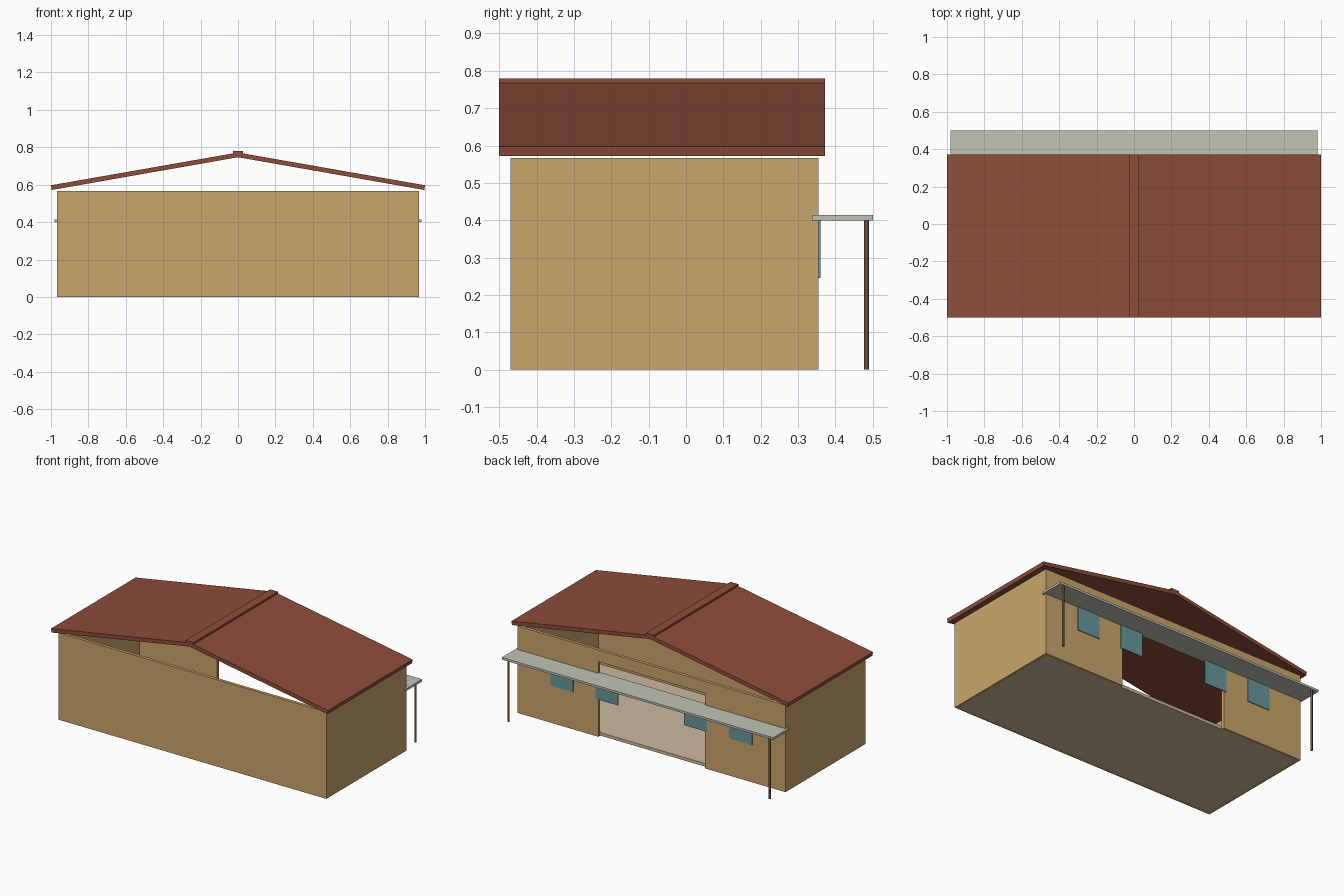
import bpy
import bmesh

cube = bpy.data.objects.get("Cube")
if cube:
    bpy.data.objects.remove(cube, do_unlink=True)


def material(name, hex_code):
    """Flat material from an sRGB hex code, stored as linear values."""
    srgb = [int(hex_code[i:i + 2], 16) / 255 for i in (0, 2, 4)]
    color = [((c + 0.055) / 1.055) ** 2.4 for c in srgb] + [1.0]
    mat = bpy.data.materials.new(name)
    mat.use_nodes = True
    mat.diffuse_color = color
    mat.node_tree.nodes["Principled BSDF"].inputs["Base Color"].default_value = color
    return mat


PLASTER = material("tan_plaster", "C9A66B")
TILE = material("red_brown_roof", "8F4D3A")
FLOOR = material("beige_floor", "CDBA9E")
SHEET = material("pale_grey_green_sheet", "C0C4B5")
GLASS = material("teal_glass", "6A989C")
WOOD = material("dark_brown_wood", "6A4E37")


def finish(name, bm, mat):
    bmesh.ops.recalc_face_normals(bm, faces=bm.faces)
    mesh = bpy.data.meshes.new(name)
    bm.to_mesh(mesh)
    bm.free()
    mesh.materials.append(mat)
    obj = bpy.data.objects.new(name, mesh)
    bpy.context.collection.objects.link(obj)
    return obj


def prism(name, profile, y0, y1, mat):
    """Extrude an x-z profile along y."""
    bm = bmesh.new()
    face = bm.faces.new([bm.verts.new((x, y0, z)) for x, z in profile])
    extruded = bmesh.ops.extrude_face_region(bm, geom=[face])
    verts = [v for v in extruded["geom"] if isinstance(v, bmesh.types.BMVert)]
    bmesh.ops.translate(bm, verts=verts, vec=(0, y1 - y0, 0))
    return finish(name, bm, mat)


def box(name, x0, x1, y0, y1, z0, z1, mat):
    return prism(name, [(x0, z0), (x1, z0), (x1, z1), (x0, z1)], y0, y1, mat)


def mirrored(half):
    """Complete a right-half profile across x = 0."""
    return half + [(-x, z) for x, z in reversed(half) if x > 0]


W, FRONT, BACK, TOP, T = 0.967, -0.47, 0.355, 0.567, 0.02

# Walls: plain front and sides, back wall with a wide doorway
box("front_wall", -W, W, FRONT, FRONT + T, 0, TOP, PLASTER)
for side, name in ((1, "left_wall"), (-1, "right_wall")):
    x0, x1 = sorted((side * W, side * (W - T)))
    box(name, x0, x1, FRONT + T, BACK - T, 0, TOP, PLASTER)
DOOR_X, DOOR_TOP = 0.385, 0.49
prism("back_wall",
      mirrored([(DOOR_X, DOOR_TOP), (DOOR_X, 0), (W, 0), (W, TOP)]),
      BACK - T, BACK, PLASTER)

# Floor slab inside the walls
box("floor", T - W, W - T, FRONT + T, BACK - T, 0, T, FLOOR)

# Open-gabled roof and its ridge cap
prism("roof",
      mirrored([(0, 0.772), (1, 0.597), (0.996, 0.572)]) [:3]
      + [(0, 0.747), (-0.996, 0.572), (-1, 0.597)],
      -0.5, 0.372, TILE)
box("ridge_cap", -0.028, 0.028, -0.5, 0.372, 0.764, 0.78, TILE)

# Rear canopy on two round posts
box("canopy", -0.98, 0.98, 0.337, 0.5, 0.4, 0.414, SHEET)
for side, name in ((1, "left_post"), (-1, "right_post")):
    bpy.ops.mesh.primitive_cylinder_add(
        vertices=12, radius=0.007, depth=0.4, location=(side * 0.943, 0.483, 0.2))
    post = bpy.context.object
    post.name = name
    post.data.materials.append(WOOD)
    bpy.ops.object.shade_smooth_by_angle()

# Window panes hung along the back
for i, x in enumerate((-0.645, -0.32, 0.32, 0.645)):
    box(f"window_{i + 1}", x - 0.082, x + 0.082, BACK, BACK + 0.005, 0.245, 0.405, GLASS)
